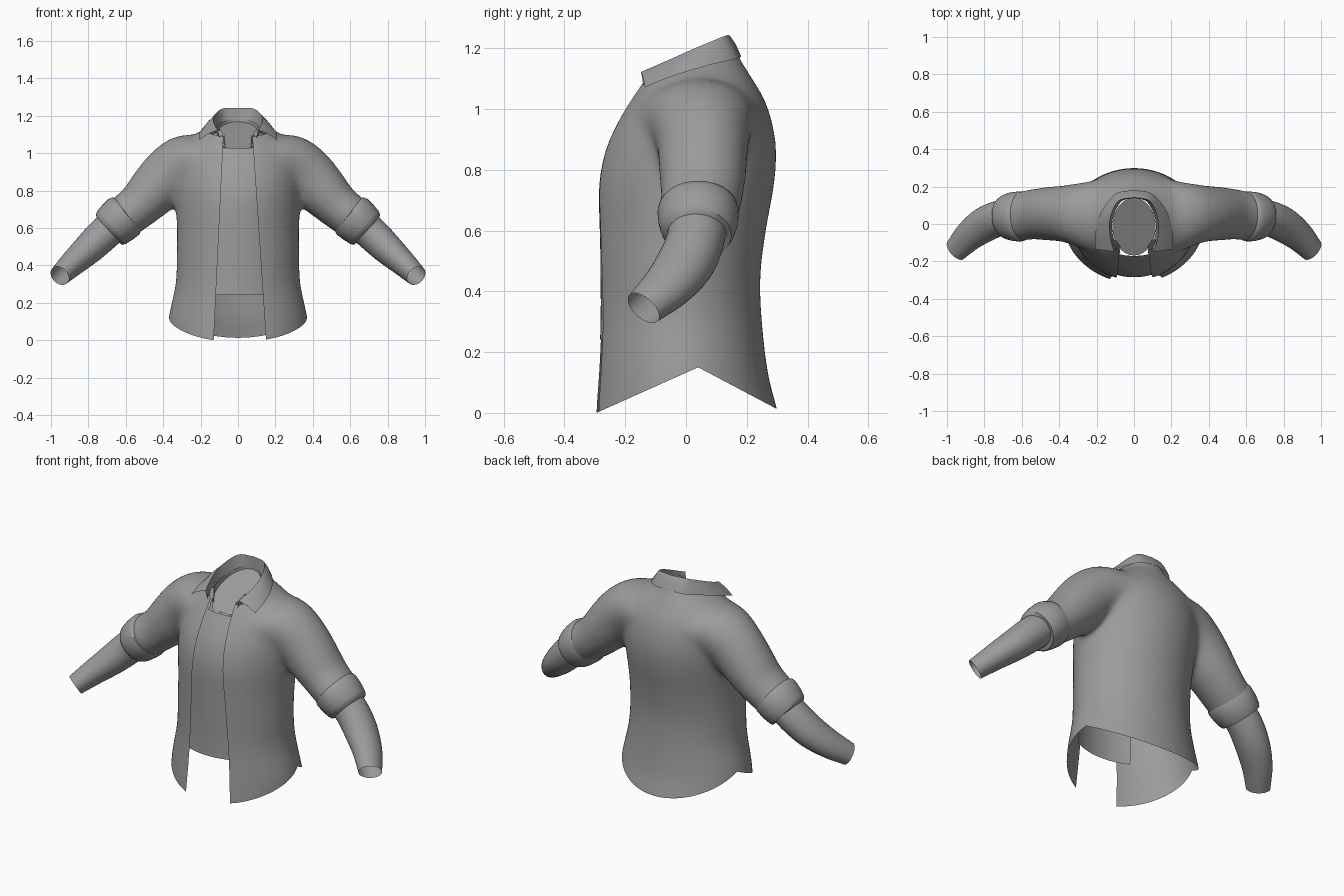
import bpy, bmesh, math
from mathutils import Vector

if "Cube" in bpy.data.objects:
    bpy.data.objects.remove(bpy.data.objects["Cube"])

grey = bpy.data.materials.new("cloth_grey")
grey.diffuse_color = (0.33, 0.33, 0.33, 1)
grey.use_nodes = True
grey.node_tree.nodes["Principled BSDF"].inputs["Base Color"].default_value = grey.diffuse_color


def finish(name, bm, angle=50, recalc=True):
    """Turn a bmesh into a smooth-shaded object."""
    if recalc:
        bmesh.ops.recalc_face_normals(bm, faces=bm.faces[:])
    me = bpy.data.meshes.new(name)
    bm.to_mesh(me)
    bm.free()
    me.materials.clear()
    me.materials.append(grey)
    ob = bpy.data.objects.new(name, me)
    bpy.context.collection.objects.link(ob)
    bpy.ops.object.select_all(action='DESELECT')
    ob.select_set(True)
    bpy.context.view_layer.objects.active = ob
    bpy.ops.object.shade_smooth_by_angle(angle=math.radians(angle))
    return ob


def applied(ob):
    """Mesh of an object with its modifiers evaluated."""
    dg = bpy.context.evaluated_depsgraph_get()
    return bpy.data.meshes.new_from_object(ob.evaluated_get(dg))


def spline(pts, steps):
    """Smooth path through the given points."""
    pts = [Vector(p) for p in pts]
    p = [2 * pts[0] - pts[1]] + pts + [2 * pts[-1] - pts[-2]]
    out = []
    for i in range(1, len(p) - 2):
        for k in range(steps):
            t = k / steps
            out.append(0.5 * (2 * p[i] + (p[i + 1] - p[i - 1]) * t
                       + (2 * p[i - 1] - 5 * p[i] + 4 * p[i + 1] - p[i + 2]) * t * t
                       + (3 * p[i] - p[i - 1] - 3 * p[i + 1] + p[i + 2]) * t ** 3))
    return out + [pts[-1]]


def skin(bm, rows, closed=True, caps=False):
    vr = [[bm.verts.new(v) for v in r] for r in rows]
    n = len(rows[0])
    for a, b in zip(vr, vr[1:]):
        for i in range(n if closed else n - 1):
            j = (i + 1) % n
            bm.faces.new((a[i], a[j], b[j], b[i]))
    if caps:
        bm.faces.new(vr[0])
        bm.faces.new(vr[-1])


def tube(bm, rings, side, steps=4, caps=False, n=36):
    """Tube along the arm; each ring is x, y, z, in-plane radius, depth radius."""
    rings = spline(rings, steps) if steps > 1 else [Vector(r) for r in rings]
    rows = []
    for i, r in enumerate(rings):
        d = (rings[min(i + 1, len(rings) - 1)] - rings[max(i - 1, 0)])[:3]
        d = Vector(d).normalized()
        u = d.cross(Vector((0, 1, 0))).normalized()
        v = u.cross(d)
        row = []
        for k in range(n):
            a = 2 * math.pi * k / n
            p = Vector(r[:3]) + u * r[3] * math.cos(a) + v * r[4] * math.sin(a)
            row.append((p.x * side, p.y, p.z))
        rows.append(row)
    skin(bm, rows, caps=caps)


# Solid torso with upper sleeves, fused and smoothed
TORSO = [  # z, half width, front y, back y
    (-0.10, .385, -.32, .325), (.02, .38, -.315, .298), (.13, .370, -.305, .270),
    (.30, .334, -.298, .25), (.45, .328, -.298, .245), (.60, .327, -.300, .263),
    (.75, .335, -.300, .29), (.87, .34, -.274, .297), (.97, .335, -.226, .28),
    (1.04, .31, -.182, .254), (1.09, .25, -.15, .224), (1.13, .18, -.13, .20),
    (1.17, .135, -.12, .175), (1.21, .13, -.12, .165)]
SLEEVE = [(.14, .04, .97, .125, .215), (.21, .042, .965, .135, .198), (.29, .05, .945, .150, .172),
          (.37, .055, .885, .150, .152), (.455, .055, .795, .139, .144), (.53, .052, .72, .122, .136),
          (.62, .042, .648, .114, .128), (.72, .04, .56, .10, .11)]


def ring_y(a, f, b):
    """Depth of the torso outline, slightly pointed towards the front."""
    s = math.sin(a)
    p = 1.0 if s > 0 else 1.13
    return (f + b) / 2 + (b - f) / 2 * math.copysign(abs(s) ** p, s)


bm = bmesh.new()
rows = []
for z, w, f, b in spline(TORSO, 3):
    rows.append([(w * math.cos(a), ring_y(a, f, b), z)
                 for a in [2 * math.pi * k / 64 for k in range(64)]])
skin(bm, rows, caps=True)
for s in (1, -1):
    tube(bm, SLEEVE, s, caps=True)
solid = finish("body_form", bm)
rm = solid.modifiers.new("fuse", 'REMESH')
rm.mode, rm.voxel_size = 'VOXEL', 0.014
sm = solid.modifiers.new("soften", 'SMOOTH')
sm.factor, sm.iterations = 0.5, 22

# Neck hole with a sloped floor
NY, NR = -.014, .154

def neck_z(y):
    return 1.022 + (y + .16) * .49

bm = bmesh.new()
ell = [(.116 * math.cos(a), NY + NR * math.sin(a))
       for a in [2 * math.pi * k / 48 for k in range(48)]]
skin(bm, [[(x, y, neck_z(y)) for x, y in ell], [(x, y, 1.4) for x, y in ell]], caps=True)
cutter = finish("neck_cutter", bm)
cutter.hide_render = True
bo = solid.modifiers.new("neck", 'BOOLEAN')
bo.operation, bo.object, bo.solver = 'DIFFERENCE', cutter, 'EXACT'
body_mesh = applied(solid)
for ob in (solid, cutter):
    bpy.data.objects.remove(ob)


def cut(bm, co, no):
    bmesh.ops.bisect_plane(bm, geom=bm.verts[:] + bm.edges[:] + bm.faces[:],
                           dist=1e-6, plane_co=co, plane_no=no)


def drop(bm, rule):
    bad = [f for f in bm.faces if rule(f.calc_center_median())]
    bmesh.ops.delete(bm, geom=bad, context='FACES')


def is_floor(c):
    return abs(c.z - neck_z(c.y)) < .002 and (c.x / .116) ** 2 + ((c.y - NY) / NR) ** 2 < 1


# Open shirt: front opening, curved hem, neck rim and sleeve ends cut away
HF, HB = .15 / .335, .135 / .255
def hem(y):
    return min((y + .295) * HF, .015 + (.295 - y) * HB)

bm = bmesh.new()
bm.from_mesh(body_mesh)
cut(bm, (-.13, 0, 0), (1, 0, -.048))
cut(bm, (.15, 0, 0), (1, 0, .067))
cut(bm, (0, -.295, 0), (0, -HF, 1))
cut(bm, (0, .295, .015), (0, HB, 1))
cut(bm, (0, 0, 1.135), (0, -.33, 1))
for s in (1, -1):
    cut(bm, (.66 * s, 0, .615), (.75 * s, 0, -.66))
drop(bm, lambda c: c.z < hem(c.y)
     or (abs(c.x) > .5 and (abs(c.x) - .66) * .75 - (c.z - .615) * .66 > 0)
     or (abs(c.x) < .16 and c.z > 1.135 + .33 * c.y)
     or (-.13 + .048 * c.z < c.x < .15 - .067 * c.z and c.y < -.02 and not is_floor(c)))
finish("open_shirt", bm, recalc=False)

# Undershirt panel showing between the shirt fronts
bm = bmesh.new()
bm.from_mesh(body_mesh)
cut(bm, (0, 0, .245), (0, 0, 1))
cut(bm, (0, 0, 1.032), (0, 0, 1))
for s in (1, -1):
    cut(bm, (.175 * s, 0, 0), (1, 0, 0))
drop(bm, lambda c: c.z < .245 or (c.z > 1.032 and abs(c.x) < .07) or abs(c.x) > .175
     or c.y > -.1 or is_floor(c))
bmesh.ops.translate(bm, verts=bm.verts[:], vec=(0, .016, -.004))
finish("undershirt", bm, recalc=False)

# Folded collar: stand foot, fold line and outer edge, from centre back to front
FOOT = [(0, .14, 1.165), (.07, .118, 1.15), (.113, .03, 1.11), (.113, -.06, 1.07), (.088, -.135, 1.045)]
FOLD = [(0, .142, 1.243), (.085, .122, 1.238), (.127, .03, 1.2), (.128, -.06, 1.16), (.108, -.148, 1.122)]
EDGE = [(0, .182, 1.172), (.10, .16, 1.164), (.178, .06, 1.14), (.207, -.05, 1.106), (.207, -.135, 1.072)]

def both(half):
    h = spline(half, 5)
    return [Vector((-p.x, p.y, p.z)) for p in h[:0:-1]] + h

foot, fold, edge = both(FOOT), both(FOLD), both(EDGE)
roll = [a.lerp(b, .12) + Vector((0, 0, .003)) for a, b in zip(fold, edge)]
mid = [a.lerp(b, .55) + Vector((0, 0, .008)) for a, b in zip(fold, edge)]
bm = bmesh.new()
skin(bm, [foot, fold, roll, mid, edge], closed=False)
finish("collar", bm, 60)

# Rolled cuffs and forearm sleeves
CUFF = [(.592, .04, .676, .106, .118), (.596, .04, .673, .119, .130), (.612, .04, .659, .126, .134),
        (.645, .04, .630, .123, .131), (.675, .038, .603, .116, .122), (.688, .036, .592, .109, .114),
        (.692, .036, .588, .088, .096)]
FOREARM = [(.64, .038, .635, .088, .097), (.72, .03, .565, .090, .095), (.80, -.004, .488, .083, .095),
           (.88, -.062, .415, .070, .084), (.953, -.14, .345, .056, .066)]
for s, word in ((1, "left"), (-1, "right")):
    bm = bmesh.new()
    tube(bm, CUFF, s, steps=1)
    finish(word + "_rolled_cuff", bm)
    bm = bmesh.new()
    tube(bm, FOREARM, s)
    finish(word + "_forearm_sleeve", bm)
